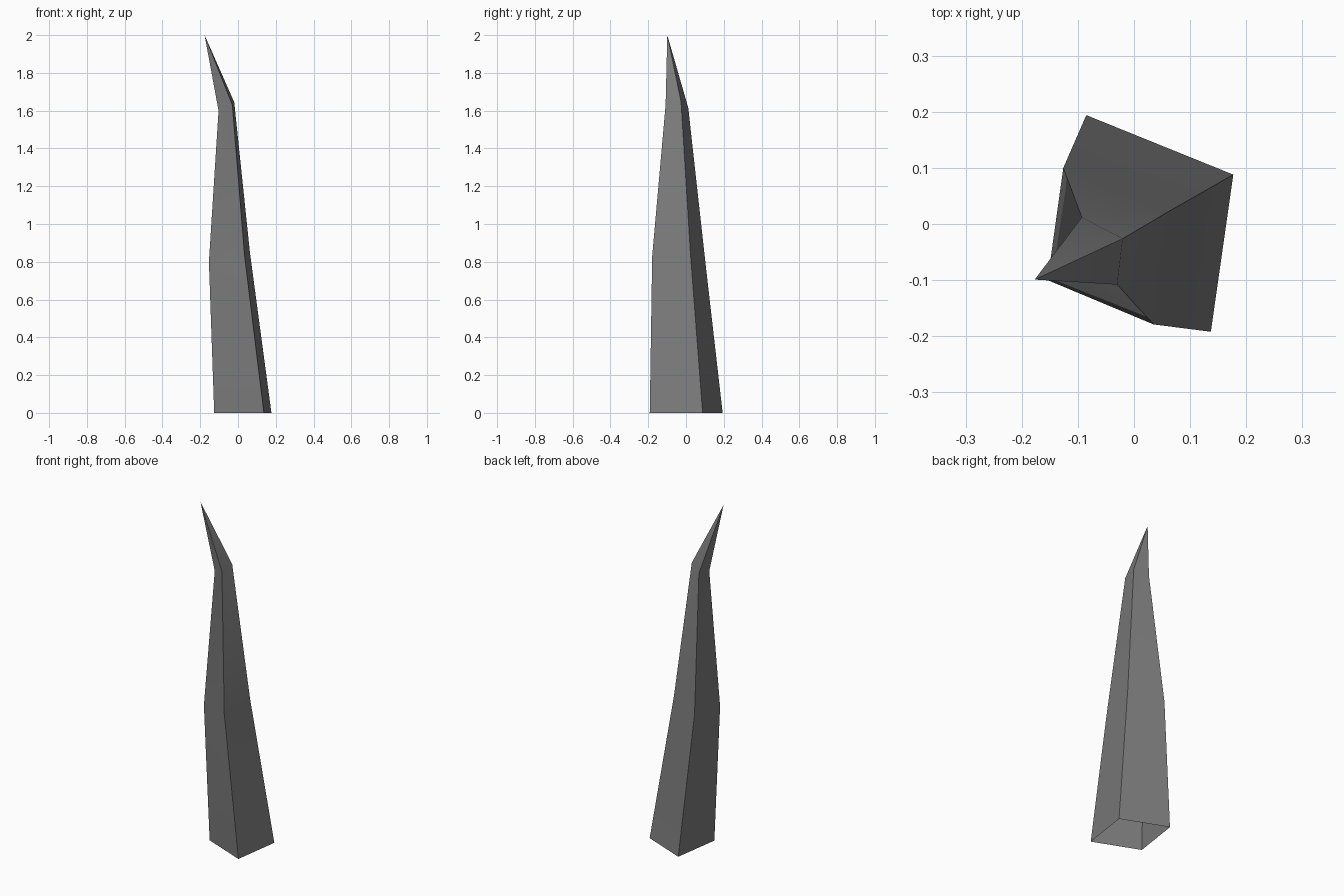
import bpy
import bmesh
from math import radians

old = bpy.data.objects.get("Cube")
if old:
    bpy.data.objects.remove(old, do_unlink=True)

stone = bpy.data.materials.new("dark grey stone")
stone.use_nodes = True
colour = (0.2, 0.2, 0.2, 1)
stone.diffuse_color = colour
stone.node_tree.nodes["Principled BSDF"].inputs["Base Color"].default_value = colour

# Four-sided sections of the spike: back left, back right, front right, front left
sections = [
    [(-0.085, 0.194, 0), (0.177, 0.088, 0), (0.137, -0.192, 0), (-0.126, -0.086, 0)],
    [(-0.126, 0.10, 0.82), (0.063, 0.023, 0.85), (0.035, -0.179, 0.83), (-0.154, -0.10, 0.80)],
    [(-0.093, 0.012, 1.615), (-0.02, -0.026, 1.645), (-0.03, -0.108, 1.63), (-0.103, -0.071, 1.60)],
]
tip_point = (-0.177, -0.099, 2.0)

# Skin the sections and close them at the bent tip; the base stays open
bm = bmesh.new()
rings = [[bm.verts.new(p) for p in ring] for ring in sections]
tip = bm.verts.new(tip_point)
for i in range(4):
    j = (i + 1) % 4
    for low, high in zip(rings, rings[1:]):
        bm.faces.new((low[j], low[i], high[i], high[j]))
    bm.faces.new((rings[-1][j], rings[-1][i], tip))
bm.normal_update()

mesh = bpy.data.meshes.new("curved_spike")
bm.to_mesh(mesh)
bm.free()
mesh.materials.append(stone)
spike = bpy.data.objects.new("curved_spike", mesh)
bpy.context.collection.objects.link(spike)

# Soft bends along each side, crisp corners between sides
bpy.ops.object.select_all(action="DESELECT")
spike.select_set(True)
bpy.context.view_layer.objects.active = spike
bpy.ops.object.shade_smooth_by_angle(angle=radians(30))
